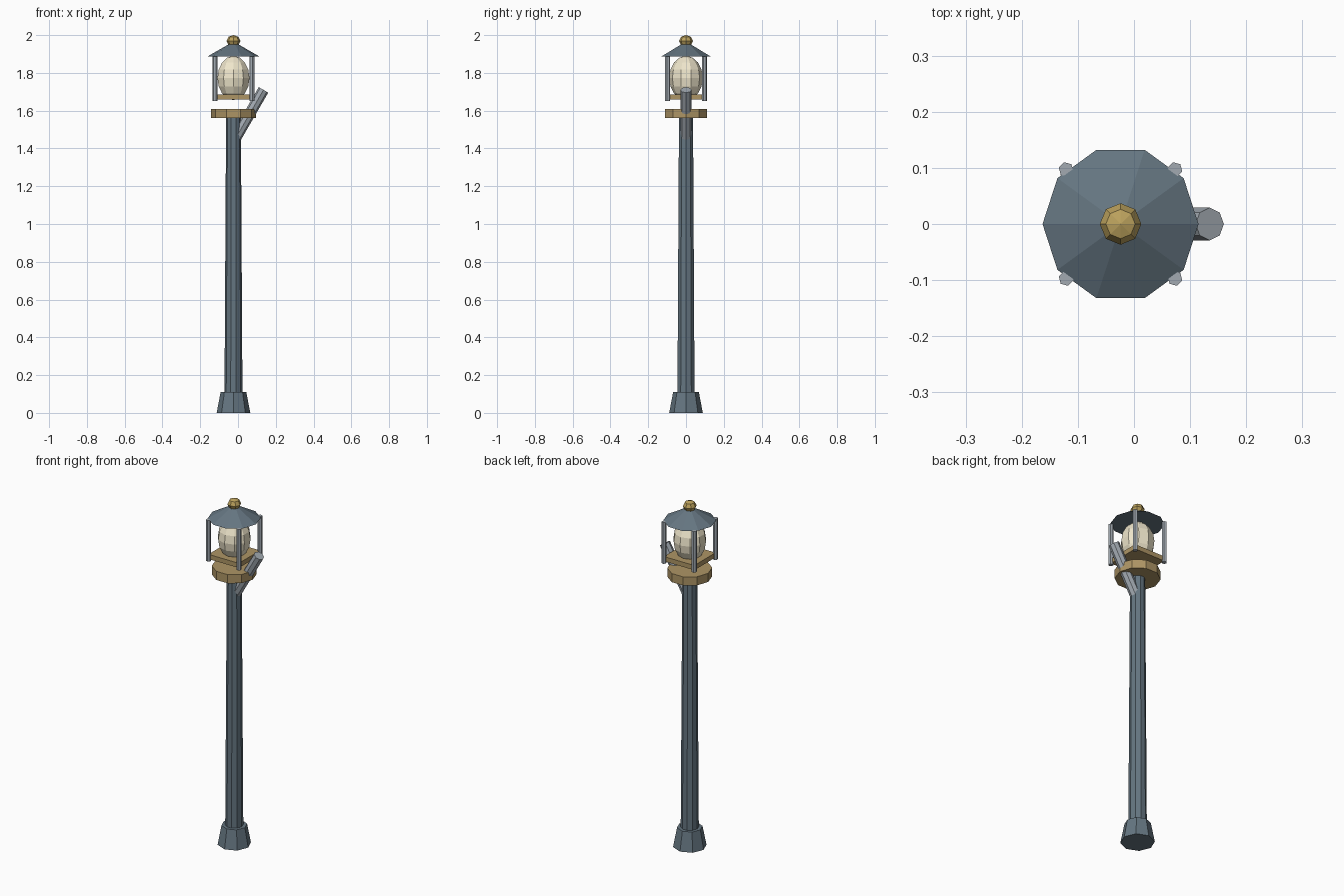
import bpy, math

if "Cube" in bpy.data.objects:
    bpy.data.objects.remove(bpy.data.objects["Cube"])

CX = -0.024  # axis of the lamp post


def material(name, rgb):
    m = bpy.data.materials.new(name)
    m.diffuse_color = (*rgb, 1)
    m.use_nodes = True
    m.node_tree.nodes["Principled BSDF"].inputs["Base Color"].default_value = m.diffuse_color
    return m


slate = material("slate", (0.13, 0.18, 0.22))
steel = material("steel", (0.36, 0.40, 0.44))
wood = material("wood", (0.42, 0.30, 0.13))
cream = material("cream", (0.86, 0.79, 0.60))
brass = material("brass", (0.50, 0.36, 0.11))


def finish(name, mat):
    o = bpy.context.object
    o.name = name
    o.data.materials.append(mat)
    return o


def frustum(name, sides, r1, r2, z1, z2, mat, x=CX, y=0.0, turn=90.0):
    # tapered prism with a corner on the x axis
    bpy.ops.mesh.primitive_cone_add(vertices=sides, radius1=r1, radius2=r2, depth=z2 - z1,
                                    location=(x, y, (z1 + z2) / 2),
                                    rotation=(0, 0, math.radians(turn)))
    return finish(name, mat)


def ball(name, segments, rings, r, rz, z, mat):
    bpy.ops.mesh.primitive_uv_sphere_add(segments=segments, ring_count=rings,
                                         radius=1, location=(CX, 0, z))
    bpy.context.object.scale = (r, r, rz)
    return finish(name, mat)


# Post
frustum("foot", 8, 0.089, 0.068, 0.0, 0.11, slate)
frustum("pole", 10, 0.048, 0.039, 0.02, 1.59, slate)
frustum("collar", 10, 0.118, 0.118, 1.56, 1.61, wood)

# Lantern
bpy.ops.mesh.primitive_cube_add(size=1, location=(CX, 0, 1.673))
bpy.context.object.scale = (0.195, 0.195, 0.027)
finish("lantern_floor", wood)
ball("globe", 10, 8, 0.089, 0.117, 1.773, cream)
for i, (sx, sy) in enumerate([(-1, -1), (1, -1), (1, 1), (-1, 1)]):
    frustum(f"corner_rod_{i + 1}", 6, 0.0135, 0.0135, 1.65, 1.888, steel,
            x=CX + sx * 0.097, y=sy * 0.097, turn=15)
frustum("roof", 10, 0.139, 0.0, 1.886, 1.966, slate)
ball("finial", 8, 4, 0.037, 0.031, 1.969, brass)

# Slanted side arm, rooted inside the pole
bpy.ops.mesh.primitive_cylinder_add(vertices=8, radius=0.029, depth=0.32,
                                    location=(0.055, 0, 1.5715),
                                    rotation=(0, math.radians(30), 0))
finish("side_arm", steel)
